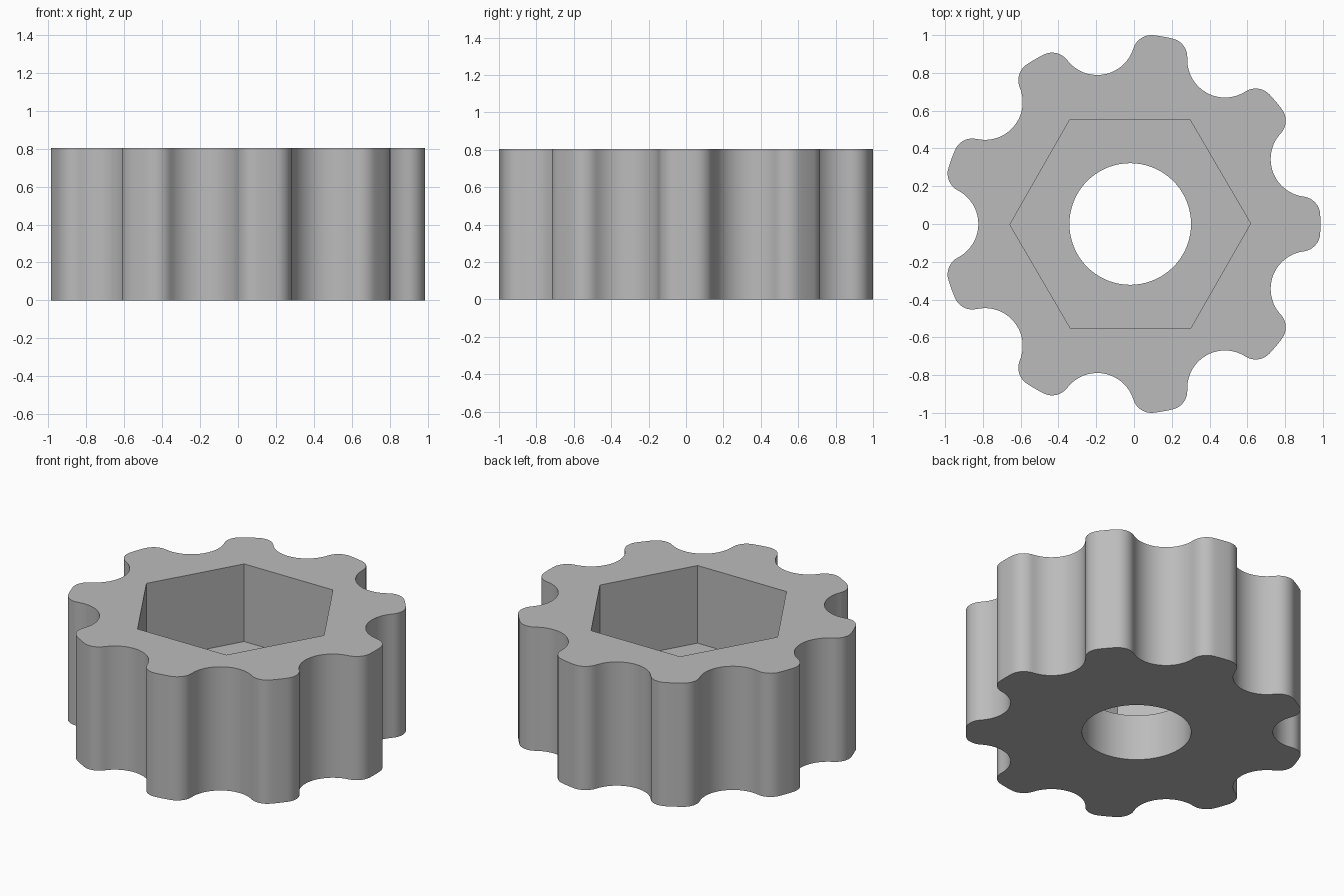
import bpy
import bmesh
from math import sin, cos, acos, atan2, pi, radians

cube = bpy.data.objects.get("Cube")
if cube:
    bpy.data.objects.remove(cube, do_unlink=True)

CX = -0.02            # hub axis, offset because the tooth count is odd
TEETH = 9
TIP_R = 1.007         # outer radius of the lobes
SCALLOP_R = 0.2       # radius of each finger scallop
SCALLOP_D = 1.004     # distance of scallop centres from the axis
FILLET = 0.1          # rounding of the lobe corners
HEIGHT, FLOOR = 0.805, 0.3
HEX_R, BORE_R = 0.637, 0.322


def polar(r, a):
    return (r * cos(a), r * sin(a))


def arc(center, r, a0, a1, steps):
    """Points along an arc, both ends included."""
    return [(center[0] + r * cos(a0 + (a1 - a0) * i / steps),
             center[1] + r * sin(a0 + (a1 - a0) * i / steps))
            for i in range(steps + 1)]


def tooth_profile():
    """One lobe and the scallop after it: tip, fillet, scallop, fillet."""
    half = pi / TEETH
    d = TIP_R - FILLET
    reach = SCALLOP_R + FILLET
    off = acos((d * d + SCALLOP_D ** 2 - reach ** 2) / (2 * d * SCALLOP_D))
    start, end = half - off, half + off
    sc = polar(SCALLOP_D, half)
    f1, f2 = polar(d, start), polar(d, end)
    t1 = atan2(sc[1] - f1[1], sc[0] - f1[0])
    t2 = atan2(sc[1] - f2[1], sc[0] - f2[0])
    pts = arc((0, 0), TIP_R, -start, start, 4)[1:-1]
    pts += arc(f1, FILLET, start, t1, 8)
    pts += arc(sc, SCALLOP_R, t1 - pi, t2 - pi if t2 < t1 else t2 - 3 * pi, 20)[1:-1]
    pts += arc(f2, FILLET, t2, end if end > t2 else end + 2 * pi, 8)
    return pts


def knob_outline():
    unit = tooth_profile()
    pts = []
    for k in range(TEETH):
        a = 2 * pi * k / TEETH
        pts += [(x * cos(a) - y * sin(a), x * sin(a) + y * cos(a)) for x, y in unit]
    return pts


def circle(r, sides, turn=0.0):
    return [polar(r, 2 * pi * i / sides + turn) for i in range(sides)]


bm = bmesh.new()


def ring(points, z):
    verts = [bm.verts.new((CX + x, y, z)) for x, y in points]
    return [(verts[i], verts[(i + 1) % len(verts)]) for i in range(len(verts))]


def wall(lower, upper):
    for (a, b), (c, d) in zip(lower, upper):
        bm.faces.new((a, b, d, c))


def cap(outer, inner):
    """Flat ring face between two loops."""
    edges = [bm.edges.get(p) or bm.edges.new(p) for p in outer + inner]
    bmesh.ops.triangle_fill(bm, use_beauty=True, use_dissolve=False, edges=edges)


outline = knob_outline()
hexagon = circle(HEX_R, 6, radians(0.3))
bore = circle(BORE_R, 72)

# Scalloped outside, hexagonal pocket and round through bore
body_low, body_top = ring(outline, 0), ring(outline, HEIGHT)
hex_low, hex_top = ring(hexagon, FLOOR), ring(hexagon, HEIGHT)
bore_low, bore_top = ring(bore, 0), ring(bore, FLOOR)
wall(body_low, body_top)
wall(hex_low, hex_top)
wall(bore_low, bore_top)
cap(body_top, hex_top)
cap(hex_low, bore_top)
cap(body_low, bore_low)
bmesh.ops.recalc_face_normals(bm, faces=bm.faces[:])

mesh = bpy.data.meshes.new("scalloped_knob")
bm.to_mesh(mesh)
bm.free()
knob = bpy.data.objects.new("scalloped_knob", mesh)
bpy.context.collection.objects.link(knob)

# Plain grey material
grey = bpy.data.materials.new("grey")
grey.use_nodes = True
color = (0.5, 0.5, 0.5, 1)
grey.diffuse_color = color
grey.node_tree.nodes["Principled BSDF"].inputs["Base Color"].default_value = color
mesh.materials.append(grey)

bpy.context.view_layer.objects.active = knob
knob.select_set(True)
bpy.ops.object.shade_smooth_by_angle(angle=radians(30))
